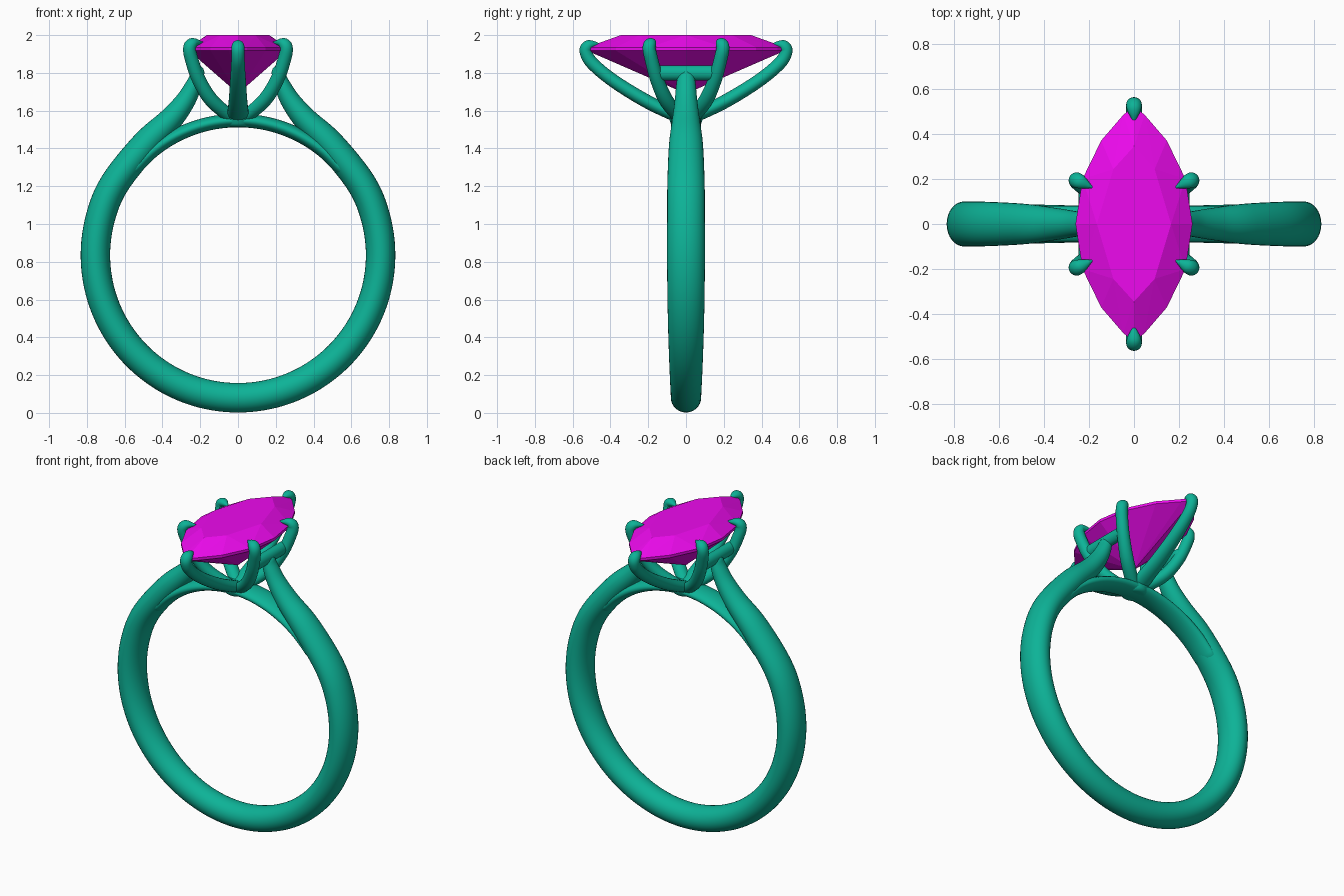
import bpy, bmesh
from math import sin, cos, pi, radians
from mathutils import Vector

if "Cube" in bpy.data.objects:
    bpy.data.objects.remove(bpy.data.objects["Cube"])

def material(name, rgb):
    m = bpy.data.materials.new(name)
    m.diffuse_color = (*rgb, 1)
    m.use_nodes = True
    m.node_tree.nodes["Principled BSDF"].inputs["Base Color"].default_value = m.diffuse_color
    return m

METAL = material("metal", (0.004, 0.45, 0.31))
STONE = material("stone", (0.85, 0.003, 0.85))

def finish(name, bm, mat, smooth=True):
    bmesh.ops.recalc_face_normals(bm, faces=bm.faces)
    me = bpy.data.meshes.new(name)
    bm.to_mesh(me)
    bm.free()
    me.materials.append(mat)
    ob = bpy.data.objects.new(name, me)
    bpy.context.collection.objects.link(ob)
    for p in me.polygons:
        p.use_smooth = smooth
    return ob

def spline(keys, steps):
    # Catmull-Rom through rows of numbers
    out, n = [], len(keys)
    for i in range(n - 1):
        p = [keys[max(0, min(n - 1, i + k))] for k in (-1, 0, 1, 2)]
        for s in range(steps):
            t = s / steps
            out.append([0.5 * (2*b + (c-a)*t + (2*a-5*b+4*c-d)*t*t + (3*b-a-3*c+d)*t**3)
                        for a, b, c, d in zip(*p)])
    out.append(list(keys[-1]))
    return out

def sweep(name, keys, side, steps=6, sides=24):
    # keys: x, y, z, half width along "side", half thickness; rounded ends
    rows = spline(keys, steps)
    pts = [Vector(r[:3]) for r in rows]
    side = Vector(side).normalized()
    bm = bmesh.new()
    rings = []

    def ring(c, n, w, h):
        rings.append([bm.verts.new(c + side * w * cos(2*pi*k/sides) + n * h * sin(2*pi*k/sides))
                      for k in range(sides)])

    last = len(rows) - 1
    for i, r in enumerate(rows):
        t = (pts[min(i + 1, last)] - pts[max(i - 1, 0)]).normalized()
        n = t.cross(side).normalized()
        w, h = max(r[3], 0.002), max(r[4], 0.002)
        caps = [radians(a) for a in (80, 55, 28)]
        if i == 0:
            for a in caps:
                ring(pts[i] - t * h * sin(a), n, w * cos(a), h * cos(a))
        ring(pts[i], n, w, h)
        if i == last:
            for a in reversed(caps):
                ring(pts[i] + t * h * sin(a), n, w * cos(a), h * cos(a))
    for a, b in zip(rings, rings[1:]):
        for k in range(sides):
            j = (k + 1) % sides
            bm.faces.new((a[k], a[j], b[j], b[k]))
    bm.faces.new(rings[0])
    bm.faces.new(rings[-1])
    return finish(name, bm, METAL)

# Band: circular below, shoulders sweeping up to the setting
CZ, R = 0.835, 0.755
right = []
for a in range(-75, 46, 15):
    w = 0.09 + 0.01 * cos(radians(a)) if a > 0 else 0.08 + 0.02 * cos(radians(a)) ** 2
    right.append((R * cos(radians(a)), 0, CZ + R * sin(radians(a)), w, 0.078))
right[-1] = (0.49, 0, 1.42, 0.09, 0.076)
right += [(0.36, 0, 1.55, 0.073, 0.064), (0.28, 0, 1.65, 0.06, 0.053),
          (0.235, 0, 1.735, 0.052, 0.043), (0.22, 0, 1.78, 0.045, 0.036)]
left = [(-p[0], *p[1:]) for p in reversed(right)]
sweep("band", left + [(0, 0, 0.08, 0.08, 0.078)] + right, (0, 1, 0), 6, 32)

# Thin bridge closing the finger circle under the setting
bridge = [(0.713 * cos(radians(a)), 0, CZ + 0.713 * sin(radians(a)), 0.08, 0.036)
          for a in range(40, 141, 10)]
sweep("bridge", bridge, (0, 1, 0), 4)

# Hub where the prongs meet
bm = bmesh.new()
bmesh.ops.create_cone(bm, cap_ends=True, segments=32, radius1=0.075, radius2=0.1, depth=0.075)
bmesh.ops.translate(bm, verts=bm.verts, vec=(0, 0, 1.552))
hub = finish("hub", bm, METAL)
bev = hub.modifiers.new("round", 'BEVEL')
bev.width, bev.segments = 0.02, 3

# Long prongs at the stone's points
for s, tag in ((-1, "front"), (1, "back")):
    keys = [(0, 0.02, 1.56, 0.06, 0.035), (0, 0.2, 1.645, 0.05, 0.036),
            (0, 0.38, 1.755, 0.042, 0.035), (0, 0.495, 1.85, 0.036, 0.034),
            (0, 0.53, 1.91, 0.035, 0.033), (0, 0.52, 1.94, 0.034, 0.032),
            (0, 0.495, 1.95, 0.026, 0.022), (0, 0.46, 1.951, 0.006, 0.006)]
    sweep(tag + "_prong", [(x, s * y, *r) for x, y, *r in keys], (1, 0, 0))

# Four side prongs, plus a rail between each pair
for sx, tx in ((-1, "left"), (1, "right")):
    for sy, ty in ((-1, "front"), (1, "back")):
        keys = [(0.03, 0.03, 1.56, 0.04, 0.035), (0.14, 0.105, 1.655, 0.04, 0.037),
                (0.21, 0.155, 1.77, 0.037, 0.036), (0.248, 0.185, 1.88, 0.036, 0.035),
                (0.256, 0.195, 1.93, 0.035, 0.034), (0.246, 0.19, 1.953, 0.034, 0.031),
                (0.228, 0.181, 1.961, 0.027, 0.022), (0.19, 0.164, 1.96, 0.006, 0.006)]
        sweep(f"{tx}_{ty}_prong", [(sx * x, sy * y, *r) for x, y, *r in keys],
              (-0.55 * sy, 0.83 * sx, 0))
    sweep(tx + "_rail", [(sx * 0.212, y, 1.80, 0.034, 0.04) for y in (-0.15, 0, 0.15)], (1, 0, 0))

# Marquise stone: table, crown, girdle and pavilion as one faceted hull
def marquise(half_x, half_y, z, n):
    rad = (half_x ** 2 + half_y ** 2) / (2 * half_x)
    pts = []
    for i in range(n + 1):
        y = half_y * sin(pi * (i / n - 0.5))
        x = (rad * rad - y * y) ** 0.5 - (rad - half_x)
        pts += [(x, y, z), (-x, y, z)] if 0 < i < n else [(0, y, z)]
    return pts

bm = bmesh.new()
for p in (marquise(0.165, 0.345, 2.0, 4) + marquise(0.26, 0.525, 1.935, 8)
          + marquise(0.26, 0.525, 1.918, 8) + [(0, 0, 1.69)]):
    bm.verts.new(p)
bmesh.ops.convex_hull(bm, input=bm.verts)
finish("stone", bm, STONE, smooth=False)
